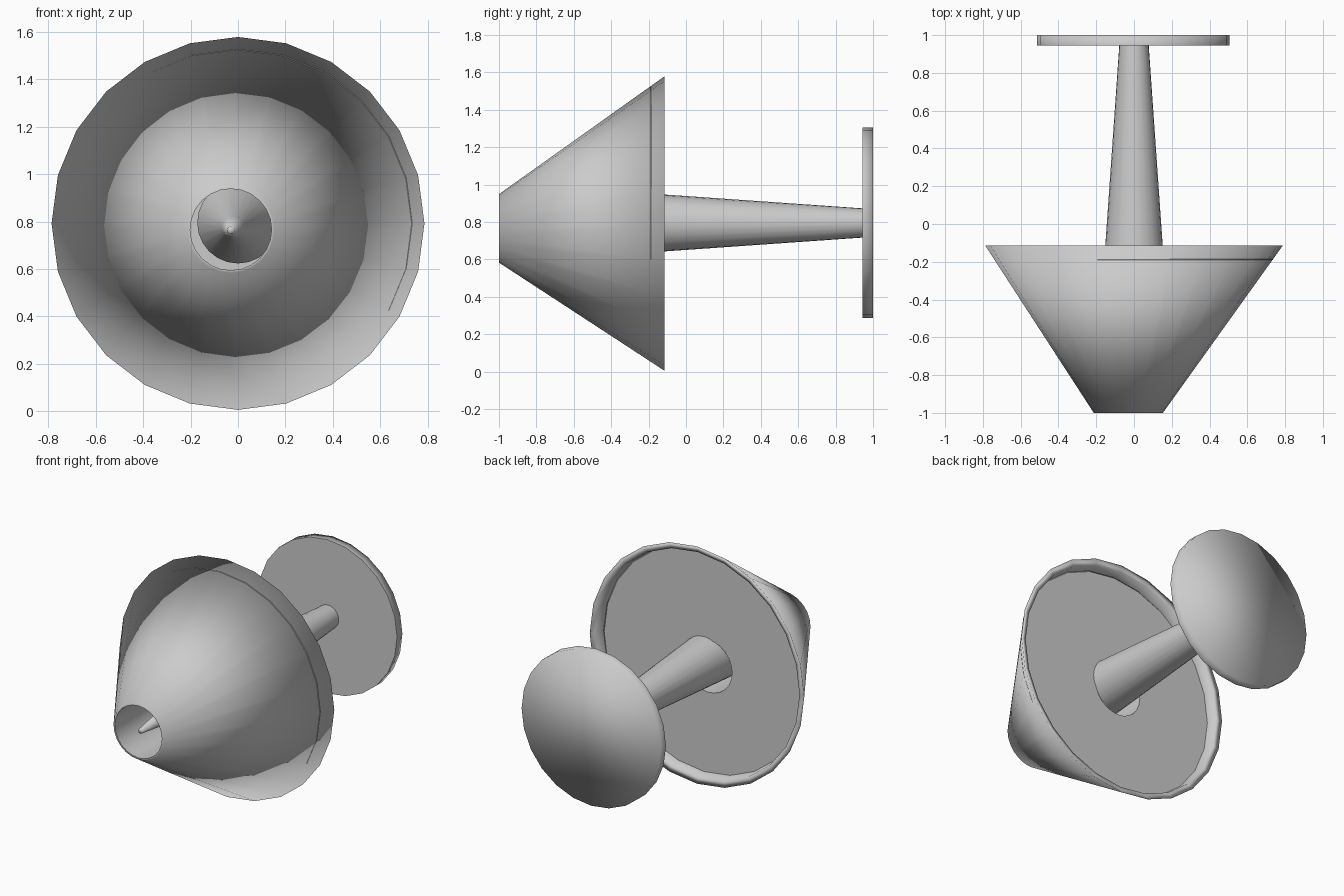
import bpy, bmesh, math

if "Cube" in bpy.data.objects:
    bpy.data.objects.remove(bpy.data.objects["Cube"])

SIDES = 24


def loft(name, rings, sharp=(), closed=False):
    """Skin rings given as (centre x, centre z, y, radius) along the y axis.
    Rings listed in 'sharp' get hard edges; 'closed' joins last ring to first."""
    bm = bmesh.new()
    loops = []
    for cx, cz, y, r in rings:
        loops.append([bm.verts.new((cx + r * math.cos(2 * math.pi * i / SIDES), y,
                                    cz + r * math.sin(2 * math.pi * i / SIDES)))
                      for i in range(SIDES)])
    pairs = list(zip(loops, loops[1:]))
    if closed:
        pairs.append((loops[-1], loops[0]))
    for a, b in pairs:
        for i in range(SIDES):
            j = (i + 1) % SIDES
            bm.faces.new((a[i], a[j], b[j], b[i]))
    if not closed:
        bm.faces.new(loops[0])
        bm.faces.new(loops[-1])
    bmesh.ops.recalc_face_normals(bm, faces=bm.faces)
    for f in bm.faces:
        f.smooth = True
    for k in sharp:
        for i in range(SIDES):
            e = bm.edges.get((loops[k][i], loops[k][(i + 1) % SIDES]))
            e.smooth = False
    mesh = bpy.data.meshes.new(name)
    bm.to_mesh(mesh)
    bm.free()
    obj = bpy.data.objects.new(name, mesh)
    bpy.context.collection.objects.link(obj)
    return obj


# Flared bell: bore, front lip, outer cone, rear rim, recess wall and back plate
loft("bell", [
    (-0.03, 0.766, -0.19, 0.175),
    (-0.03, 0.766, -1.0, 0.172),
    (-0.03, 0.766, -1.0, 0.183),
    (0.0, 0.792, -0.115, 0.787),
    (0.0, 0.792, -0.125, 0.745),
    (0.0, 0.792, -0.19, 0.735),
], sharp=(0, 1, 5), closed=True)

# Tapered shaft from the end disc into the bell, drawn out to a needle in the mouth
loft("shaft", [
    (-0.03, 0.763, -0.98, 0.016),
    (-0.02, 0.775, -0.75, 0.048),
    (0.0, 0.795, -0.40, 0.172),
    (0.0, 0.795, 0.945, 0.078),
], sharp=(2, 3))

# End disc: flat front, softly shaded rear
loft("end_disc", [(-0.004, 0.796, 0.944, 0.51), (-0.004, 0.796, 1.0, 0.51)], sharp=(0,))
